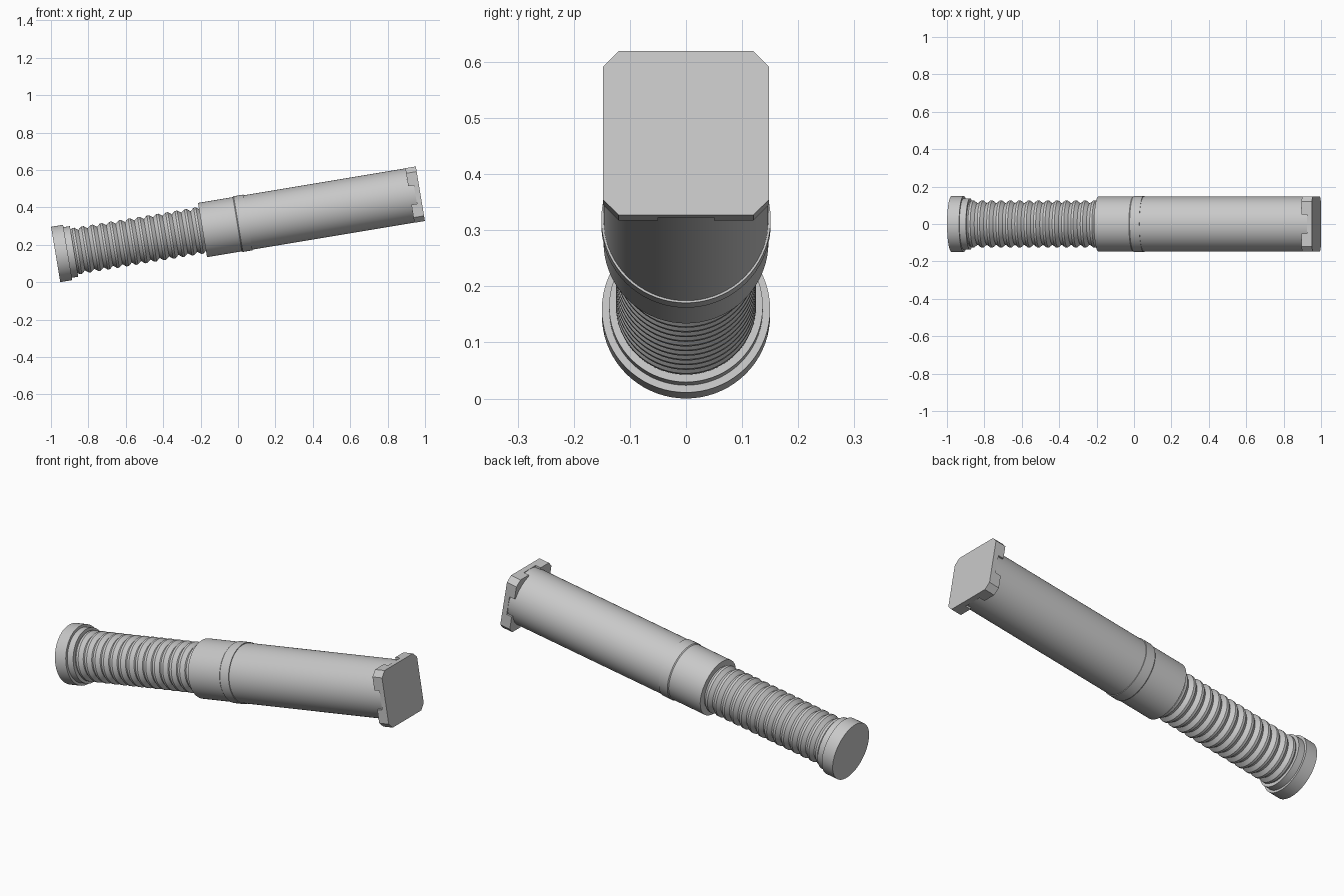
import bpy, bmesh, math
from mathutils import Matrix

if "Cube" in bpy.data.objects:
    bpy.data.objects.remove(bpy.data.objects["Cube"], do_unlink=True)

grey = bpy.data.materials.new("plain grey")
grey.use_nodes = True
COLOUR = (0.58, 0.58, 0.58, 1)
grey.diffuse_color = COLOUR
grey.node_tree.nodes["Principled BSDF"].inputs["Base Color"].default_value = COLOUR

# Parts are built along +x, then tilted upwards as a whole
LENGTH = 1.977
TILT = Matrix.Translation((-0.975, 0, 0.148)) @ Matrix.Rotation(math.radians(-9.46), 4, 'Y')


def finish(name, bm):
    bmesh.ops.recalc_face_normals(bm, faces=bm.faces)
    bm.transform(TILT)
    mesh = bpy.data.meshes.new(name)
    bm.to_mesh(mesh)
    bm.free()
    mesh.materials.append(grey)
    obj = bpy.data.objects.new(name, mesh)
    bpy.context.collection.objects.link(obj)
    bpy.ops.object.select_all(action='DESELECT')
    obj.select_set(True)
    bpy.context.view_layer.objects.active = obj
    bpy.ops.object.shade_smooth_by_angle(angle=math.radians(25))
    return obj


def lathe(name, profile, sides=72):
    """Closed solid from (distance, radius) pairs turned about the x axis."""
    bm = bmesh.new()
    rings = []
    for s, r in profile:
        angles = [2 * math.pi * i / sides for i in range(sides)]
        rings.append([bm.verts.new((s, r * math.cos(a), r * math.sin(a))) for a in angles])
    for a, b in zip(rings, rings[1:]):
        for i in range(sides):
            j = (i + 1) % sides
            bm.faces.new((a[i], a[j], b[j], b[i]))
    bm.faces.new(rings[0])
    bm.faces.new(rings[-1])
    return finish(name, bm)


def add_prism(bm, outline, s0, s1):
    """Extrude a (y, z) outline along the x axis."""
    face = bm.faces.new([bm.verts.new((s0, y, z)) for y, z in outline])
    out = bmesh.ops.extrude_face_region(bm, geom=[face])
    moved = [v for v in out["geom"] if isinstance(v, bmesh.types.BMVert)]
    bmesh.ops.translate(bm, verts=moved, vec=(s1 - s0, 0, 0))
    if face not in bm.faces:
        return
    if not any(f is not face and set(f.verts) == set(face.verts) for f in bm.faces):
        return


# Round end cap with a smaller shoulder
lathe("end_cap", [(0, 0.15), (0.065, 0.15), (0.065, 0.137), (0.1, 0.137)])

# Ribbed shaft
RIBS, START, END = 14, 0.09, 0.80
pitch = (END - START) / RIBS
ribs = []
for i in range(RIBS):
    s = START + i * pitch
    ribs += [(s, 0.11), (s + 0.38 * pitch, 0.125), (s + 0.62 * pitch, 0.125)]
lathe("ribbed_shaft", ribs + [(END, 0.11)])

# Main sleeve and its raised seam band
lathe("sleeve", [(0.796, 0.147), (LENGTH - 0.01, 0.147)])
lathe("seam_band", [(0.985, 0.147), (0.99, 0.151), (1.042, 0.151), (1.042, 0.146)])

# Square end plate with cut corners
H, C, NOTCH = 0.148, 0.028, 0.05
plate = bmesh.new()
octagon = [(H, H - C), (H - C, H), (C - H, H), (-H, H - C),
           (-H, C - H), (C - H, -H), (H - C, -H), (H, C - H)]
add_prism(plate, octagon, LENGTH - 0.027, LENGTH)
finish("end_plate", plate)

# Four lugs behind the plate corners, leaving a notch between them
lugs = bmesh.new()
corner = [(NOTCH, NOTCH), (H, NOTCH), (H, H - C), (H - C, H), (NOTCH, H)]
for sy in (1, -1):
    for sz in (1, -1):
        add_prism(lugs, [(y * sy, z * sz) for y, z in corner], LENGTH - 0.057, LENGTH - 0.02)
finish("corner_lugs", lugs)
